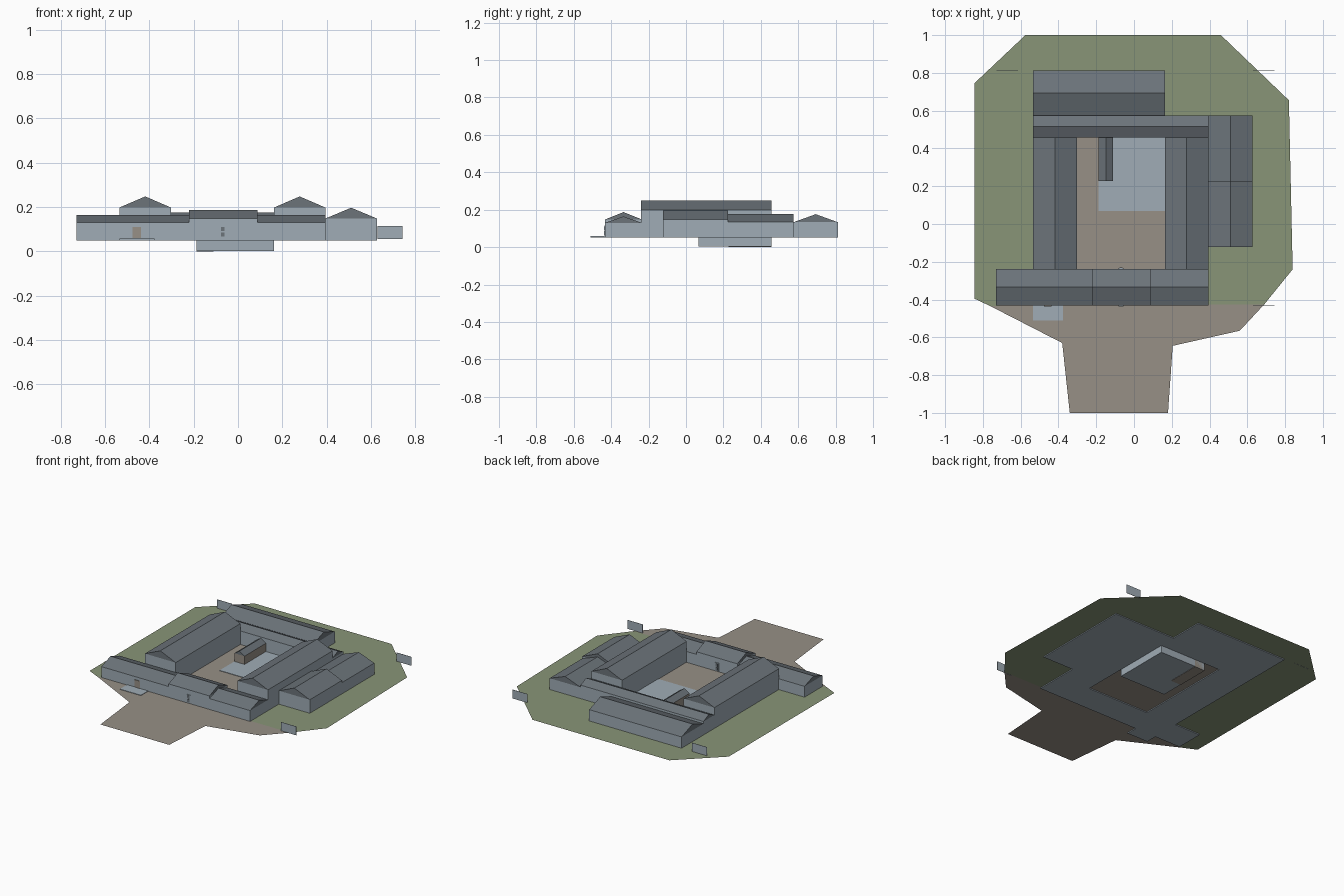
import bpy
import bmesh

cube = bpy.data.objects.get("Cube")
if cube:
    bpy.data.objects.remove(cube, do_unlink=True)


def material(name, rgb):
    m = bpy.data.materials.new(name)
    m.use_nodes = True
    m.diffuse_color = (*rgb, 1)
    m.node_tree.nodes["Principled BSDF"].inputs["Base Color"].default_value = (*rgb, 1)
    return m


WALL = material("pale blue grey", (0.35, 0.415, 0.465))
ROOF = material("slate grey", (0.15, 0.174, 0.195))
GRASS = material("dull green", (0.25, 0.30, 0.185))
PAVING = material("warm grey brown", (0.31, 0.277, 0.24))

BASE = 0.05      # underside of the buildings
GROUND = 0.056   # paving and lawn level


def finish(name, bm, mat, recalc=True):
    if recalc:
        bmesh.ops.recalc_face_normals(bm, faces=bm.faces)
    mesh = bpy.data.meshes.new(name)
    bm.to_mesh(mesh)
    bm.free()
    mesh.materials.append(mat)
    obj = bpy.data.objects.new(name, mesh)
    bpy.context.collection.objects.link(obj)
    return obj


def box(name, x, y, z, mat):
    bm = bmesh.new()
    bmesh.ops.create_cube(bm, size=1)
    for v in bm.verts:
        for i, (lo, hi) in enumerate((x, y, z)):
            v.co[i] = lo if v.co[i] < 0 else hi
    return finish(name, bm, mat)


def gable_roof(name, x, y, eave, ridge, axis):
    """Triangular prism with its ridge along the given axis."""
    bm = bmesh.new()
    across, along = (y, x) if axis == "x" else (x, y)
    profile = [(across[0], eave), (across[1], eave), (sum(across) / 2, ridge)]
    place = (lambda a, l, z: (l, a, z)) if axis == "x" else (lambda a, l, z: (a, l, z))
    face = bm.faces.new([bm.verts.new(place(a, along[0], z)) for a, z in profile])
    ext = bmesh.ops.extrude_face_region(bm, geom=[face], use_keep_orig=True)
    for v in ext["geom"]:
        if isinstance(v, bmesh.types.BMVert):
            v.co["xy".index(axis)] = along[1]
    return finish(name, bm, ROOF)


def building(name, x, y, eave, ridge, axis, base=BASE, mat=WALL):
    box(name + "_walls", x, y, (base, eave), mat)
    gable_roof(name + "_roof", x, y, eave, ridge, axis)


def flat(name, outline, z, mat):
    bm = bmesh.new()
    face = bm.faces.new([bm.verts.new((px, py, z)) for px, py in outline])
    face.normal_update()
    if face.normal.z < 0:
        face.normal_flip()
    bmesh.ops.triangulate(bm, faces=[face])
    return finish(name, bm, mat, recalc=False)


# Lawn wrapped around three sides, and paving through the courtyard
flat("lawn", [(-0.76, -0.435), (-0.845, -0.395), (-0.845, 0.745), (-0.575, 1), (0.46, 1),
              (0.82, 0.655), (0.84, -0.24), (0.69, -0.425), (0.39, -0.425),
              (0.39, 0.57), (-0.53, 0.57), (-0.53, -0.425)], GROUND, GRASS)
flat("paving", [(-0.76, -0.435), (-0.38, -0.63), (-0.34, -1), (0.18, -1), (0.205, -0.645),
                (0.56, -0.565), (0.69, -0.425), (0.39, -0.425), (0.39, 0.57),
                (-0.53, 0.57), (-0.53, -0.425)], GROUND, PAVING)

# Front range in three lengths, the middle one raised
FRONT = (-0.432, -0.237)
building("front_range_right", (-0.73, -0.222), FRONT, 0.13, 0.164, "x")
building("front_range_middle", (-0.222, 0.087), FRONT, 0.148, 0.187, "x")
building("front_range_left", (0.087, 0.394), FRONT, 0.13, 0.164, "x")

# Two tall wings beside the courtyard
for side, x in (("right", (-0.535, -0.303)), ("left", (0.163, 0.394))):
    building("wing_" + side, x, (-0.24, 0.458), 0.198, 0.248, "y")

# Rear corridor, rear hall and side annexes
building("rear_corridor", (-0.535, 0.394), (0.458, 0.575), 0.148, 0.175, "x")
building("rear_hall", (-0.535, 0.163), (0.575, 0.812), 0.133, 0.176, "x")
building("annex_front", (0.394, 0.628), (-0.122, 0.225), 0.148, 0.197, "y")
building("annex_rear", (0.394, 0.628), (0.225, 0.575), 0.133, 0.176, "y")

# Sunken basement block with the courtyard shed standing on it
box("basement", (-0.187, 0.163), (0.068, 0.458), (0.002, 0.059), WALL)
building("courtyard_shed", (-0.187, -0.11), (0.228, 0.458), 0.115, 0.14, "y", 0.0, PAVING)

# Entrance slab and door
box("entrance_slab", (-0.535, -0.377), (-0.51, -0.432), (0.05, 0.059), WALL)
box("entrance_door", (-0.477, -0.437), (-0.436, -0.43), (0.06, 0.11), PAVING)

# Gate with two panes, on both faces of the front range
for side, y, out in (("front", FRONT[0], -1), ("court", FRONT[1], 1)):
    box("gate_frame_" + side, (-0.083, -0.055), sorted((y, y + out * 0.004)), (0.06, 0.115), WALL)
    for level, z in (("lower", (0.066, 0.086)), ("upper", (0.091, 0.109))):
        box(f"gate_pane_{level}_{side}", (-0.077, -0.061),
            sorted((y, y + out * 0.006)), z, ROOF)

# Free-standing boundary panels
for name, x, y in (("rear_right", -0.728, 0.812), ("rear_left", 0.63, 0.812),
                   ("front_left", 0.63, -0.432)):
    box("panel_" + name, (x, x + 0.113), (y - 0.001, y + 0.001), (0.055, 0.115), WALL)
